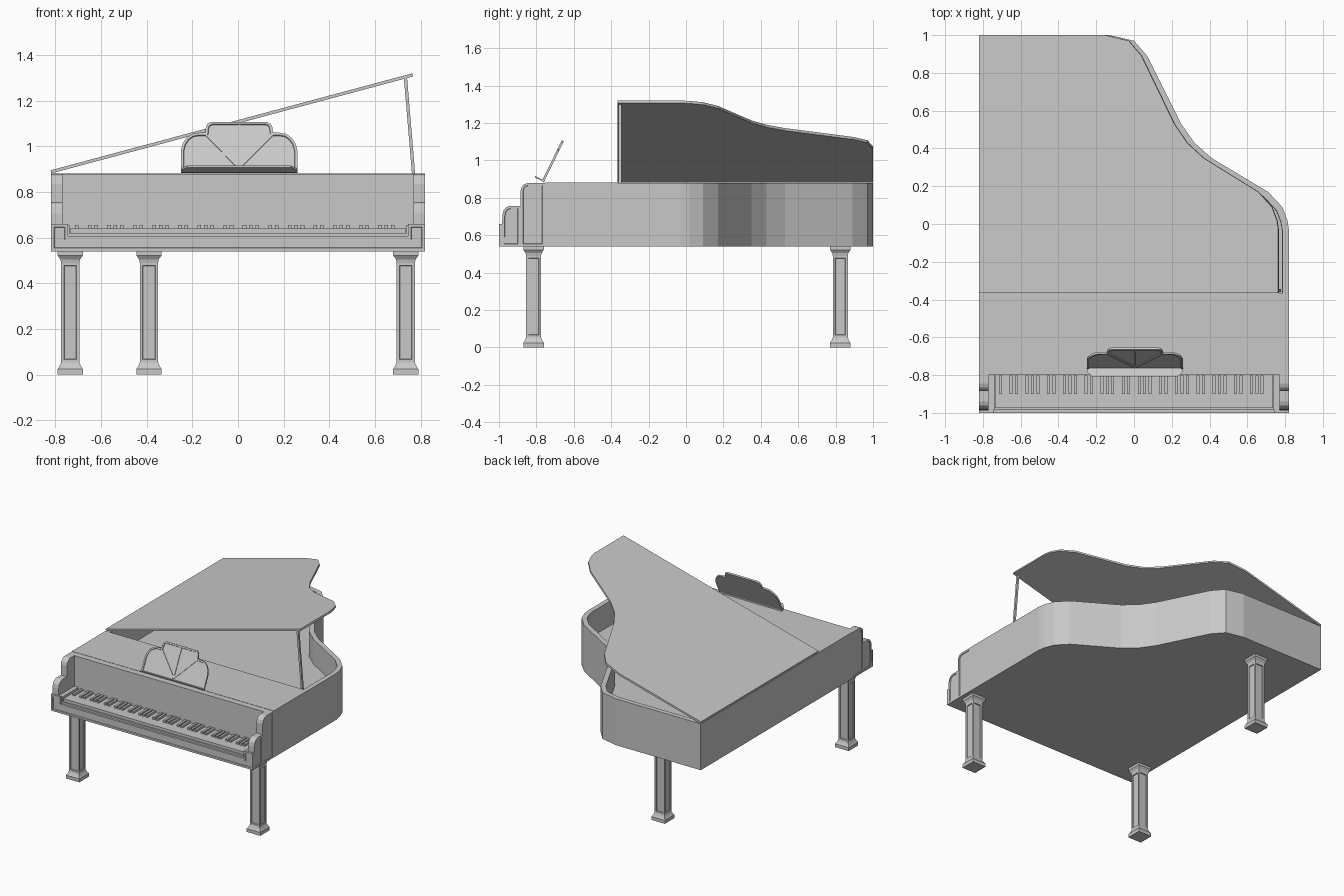
import bpy, bmesh, math
from mathutils import Vector

cube = bpy.data.objects.get("Cube")
if cube:
    bpy.data.objects.remove(cube, do_unlink=True)

grey = bpy.data.materials.new("plain grey")
grey.use_nodes = True
GREY = (0.58, 0.58, 0.58, 1)
grey.diffuse_color = GREY
grey.node_tree.nodes["Principled BSDF"].inputs["Base Color"].default_value = GREY


def finish(bm, name):
    mesh = bpy.data.meshes.new(name)
    bm.to_mesh(mesh)
    bm.free()
    mesh.materials.append(grey)
    obj = bpy.data.objects.new(name, mesh)
    bpy.context.collection.objects.link(obj)
    return obj


def panel(bm, direction, thickness, depth):
    """Recess every face looking along the direction."""
    d = Vector(direction).normalized()
    bm.normal_update()
    faces = [f for f in bm.faces if f.normal.dot(d) > 0.99]
    for thick, deep in ((thickness, 0), (0.002, -depth)):
        bmesh.ops.inset_region(bm, faces=faces, thickness=thick, depth=deep,
                               use_even_offset=True)


def prism(name, pts, a, b, place, recess=()):
    """Extrude a 2D profile from a to b; place maps (u, v, w) to space."""
    bm = bmesh.new()
    ends = [[bm.verts.new(place(u, v, w)) for u, v in pts] for w in (a, b)]
    n = len(pts)
    bm.faces.new(ends[0])
    bm.faces.new(ends[1])
    for i in range(n):
        j = (i + 1) % n
        bm.faces.new((ends[0][i], ends[0][j], ends[1][j], ends[1][i]))
    bmesh.ops.recalc_face_normals(bm, faces=bm.faces)
    for r in recess:
        panel(bm, *r)
    return finish(bm, name)


def flat(u, v, w):
    return (u, v, w)


def frontal(u, v, w):
    return (u, w, v)


def sideways(u, v, w):
    return (w, u, v)


def box(name, x0, x1, y0, y1, z0, z1):
    return prism(name, [(x0, y0), (x1, y0), (x1, y1), (x0, y1)], z0, z1, flat)


# Curved side shared by the case and the lid
curve = [(0.82, -0.03), (0.812, 0.02), (0.785, 0.09), (0.71, 0.17), (0.56, 0.26),
         (0.41, 0.35), (0.32, 0.43), (0.25, 0.53), (0.16, 0.71), (0.07, 0.89),
         (0.0, 0.97), (-0.13, 1.0), (-0.82, 1.0)]


def outline(front):
    return [(-0.82, front), (0.82, front)] + curve


# Hollow case with a sunken soundboard
prism("case", outline(-0.755), 0.54, 0.88, flat, [((0, 0, 1), 0.035, 0.18)])
box("front_lid_flap", -0.82, 0.82, -0.755, -0.365, 0.87, 0.882)

# Raised main lid, hinged on the right-hand long edge
tilt = math.radians(15)
c, s = math.cos(tilt), math.sin(tilt)


def on_lid(u, v, w):
    return (-0.817 + (u + 0.82) * c - w * s, v, 0.882 + (u + 0.82) * s + w * c)


prism("raised_lid", outline(-0.365), 0, 0.014, on_lid)
prism("lid_prop", [(0.763, 0.87), (0.777, 0.87), (0.741, 1.3), (0.727, 1.297)],
      -0.36, -0.345, frontal)

# Fallboard, key bed and keys
box("fallboard", -0.77, 0.77, -0.80, -0.755, 0.54, 0.88)
box("key_bed", -0.77, 0.77, -0.985, -0.80, 0.54, 0.62)
box("white_keys", -0.735, 0.735, -0.975, -0.80, 0.62, 0.64)
WHITE = 1.47 / 52
for i in range(51):
    if i % 7 in (0, 2, 3, 5, 6):
        x = -0.735 + WHITE * (i + 1)
        box("black_key", x - 0.008, x + 0.008, -0.9, -0.803, 0.635, 0.655)

# Recessed front apron with raised ends
half = [(0.82, 0.54), (0.82, 0.66), (0.745, 0.66), (0.745, 0.607)]
apron = half + [(-x, z) for x, z in reversed(half)]
prism("front_apron", apron, -1.0, -0.985, frontal, [((0, -1, 0), 0.014, 0.005)])

# Stepped, rounded arms and key blocks on both ends
upper = [(-0.755, 0.54), (-0.755, 0.88), (-0.845, 0.88), (-0.865, 0.873),
         (-0.879, 0.858), (-0.885, 0.835), (-0.885, 0.54)]
lower = [(-0.885, 0.54), (-0.885, 0.757), (-0.94, 0.757), (-0.962, 0.749),
         (-0.976, 0.732), (-0.982, 0.705), (-0.985, 0.54)]
for side, name in ((1, "left"), (-1, "right")):
    for part, profile in (("upper", upper), ("lower", lower)):
        prism(name + "_" + part + "_arm", profile, side * 0.77, side * 0.82, sideways,
              [((side, 0, 0), 0.013, 0.005)])
    xs = sorted((side * 0.738, side * 0.77))
    box(name + "_key_block", xs[0], xs[1], -0.985, -0.80, 0.62, 0.655)

# Square legs with recessed panels
leg_profile = [(0.055, 0), (0.055, 0.025), (0.048, 0.035), (0.041, 0.05), (0.04, 0.055),
               (0.04, 0.49), (0.043, 0.505), (0.055, 0.522), (0.055, 0.545)]


def leg(name, x, y):
    bm = bmesh.new()
    rings = [[bm.verts.new((x + sx * r, y + sy * r, z))
              for sx, sy in ((-1, -1), (1, -1), (1, 1), (-1, 1))] for r, z in leg_profile]
    bm.faces.new(rings[0])
    bm.faces.new(rings[-1])
    shaft = []
    for low, high in zip(rings, rings[1:]):
        for i in range(4):
            j = (i + 1) % 4
            f = bm.faces.new((low[i], low[j], high[j], high[i]))
            if high[0].co.z - low[0].co.z > 0.3:
                shaft.append(f)
    bmesh.ops.recalc_face_normals(bm, faces=bm.faces)
    for thick, deep in ((0.012, 0), (0.002, -0.006)):
        bmesh.ops.inset_individual(bm, faces=shaft, thickness=thick, depth=deep,
                                   use_even_offset=True)
    finish(bm, name)


leg("front_right_leg", -0.735, -0.815)
leg("front_left_leg", 0.735, -0.815)
leg("rear_leg", -0.39, 0.825)

# Leaning music desk with a scalloped outline, recessed panel and fan ribs
SLOPE = 0.488


def on_desk(u, v, w):
    return (u + 0.005, -0.765 + (v - 0.885) * SLOPE - w * 0.9, v + w * 0.44)


half = [(0.255, 0.885), (0.255, 0.98), (0.247, 1.01), (0.23, 1.035), (0.205, 1.052),
        (0.175, 1.057), (0.148, 1.057), (0.146, 1.08), (0.138, 1.096), (0.122, 1.104)]
desk = half + [(-x, z) for x, z in reversed(half)]
prism("music_desk", desk, -0.005, 0.007, on_desk, [((0, -0.9, 0.44), 0.011, 0.005)])


def rib(x0, z0, x1, z1):
    d = Vector((x1 - x0, z1 - z0)).normalized() * 0.006
    pts = [(x0 - d.y, z0 + d.x), (x0 + d.y, z0 - d.x),
           (x1 + d.y, z1 - d.x), (x1 - d.y, z1 + d.x)]
    prism("music_desk_rib", pts, 0, 0.0065, on_desk)


for x, z in ((0, 1.096), (-0.145, 1.052), (0.145, 1.052)):
    rib(0, 0.905, x, z)


# Tray in front of the desk, rising toward the player
def on_tray(u, v, w):
    return (u + 0.005, -0.757 - v, 0.883 + v * 0.5 + w)


prism("music_tray", [(-0.255, 0), (0.255, 0), (0.255, 0.025), (0.228, 0.05),
                     (-0.228, 0.05), (-0.255, 0.025)], 0, 0.008, on_tray)
